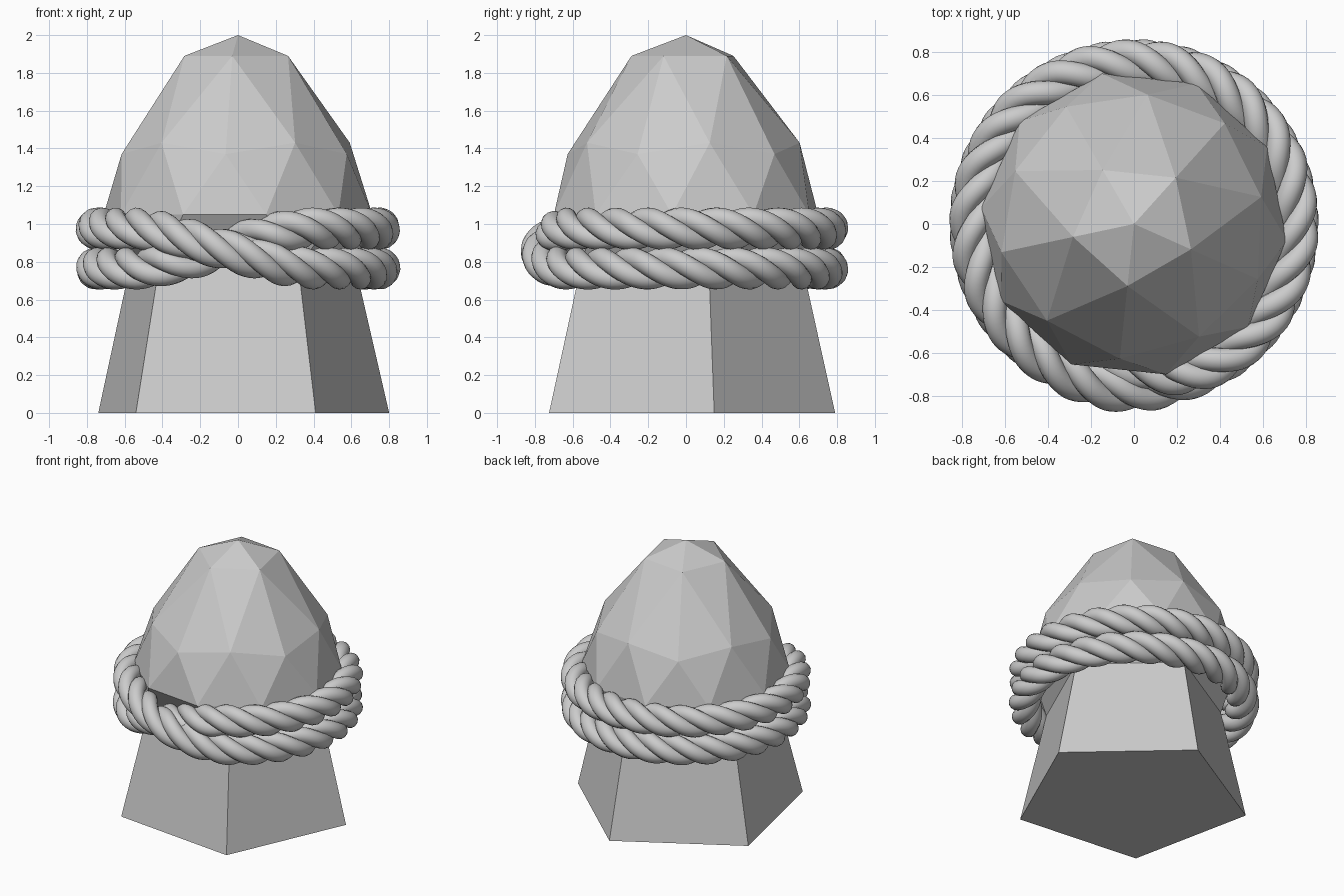
import bpy, bmesh
from math import sin, cos, pi, radians, degrees, exp

if "Cube" in bpy.data.objects:
    bpy.data.objects.remove(bpy.data.objects["Cube"])


# Faceted stone: icosphere-like crown over a five-sided flared foot
bm = bmesh.new()


def ring(start, r, z, cx=0.0, cy=0.0):
    return [bm.verts.new((cx + r * cos(radians(start + 72 * k)),
                          cy + r * sin(radians(start + 72 * k)), z))
            for k in range(5)]


top = bm.verts.new((0, 0, 2.0))
cap = ring(48, 0.29, 1.89)
mid_a = ring(48, 0.63, 1.37)
mid_b = ring(84, 0.605, 1.43)
eq_a = ring(30, 0.715, 1.05)
eq_b = ring(66, 0.715, 1.05)
neck = ring(84, 0.63, 0.78, 0.004, -0.01)
foot = ring(84, 0.814, 0.0, 0.004, -0.02)

for k in range(5):
    n = (k + 1) % 5
    for f in [(top, cap[k], cap[n]),
              (cap[k], mid_a[k], mid_b[k]),
              (cap[k], mid_b[k], cap[n]),
              (cap[n], mid_b[k], mid_a[n]),
              (mid_a[k], eq_b[k], mid_b[k]),
              (mid_a[k], eq_a[k], eq_b[k]),
              (mid_b[k], eq_b[k], eq_a[n]),
              (mid_b[k], eq_a[n], mid_a[n]),
              (neck[k], eq_a[n], eq_b[k]),
              (eq_a[k], neck[k - 1], neck[k], eq_b[k]),
              (neck[k - 1], foot[k - 1], foot[k], neck[k])]:
        bm.faces.new(f)
bm.faces.new(foot)
bmesh.ops.recalc_face_normals(bm, faces=bm.faces)
mesh = bpy.data.meshes.new("stone")
bm.to_mesh(mesh)
bm.free()
bpy.context.collection.objects.link(bpy.data.objects.new("stone", mesh))


# Rope centre line: two loops joined by a crossing at the front
CROSS, WIDTH, LOW, HIGH = 263, 40, 0.765, 0.975


def smooth(x):
    x = min(1, max(0, x))
    return x * x * (3 - 2 * x)


def rope_centre(t):
    d_over = (t + 360) % 720 - 360      # degrees from the outer crossing
    d_under = t - 360                   # degrees from the inner crossing
    if abs(d_over) < abs(d_under):
        level = 1 - smooth((d_over + WIDTH) / (2 * WIDTH))
    else:
        level = smooth((d_under + WIDTH) / (2 * WIDTH))
    r = 0.748 + 0.02 * exp(-(d_over / 20) ** 2) - 0.10 * exp(-(d_under / 22) ** 2)
    return r, LOW + (HIGH - LOW) * level


# Three twisted strands
STRANDS, TWISTS, STEPS = 3, 17, 480
for s in range(STRANDS):
    cu = bpy.data.curves.new("rope_strand", 'CURVE')
    cu.dimensions = '3D'
    cu.bevel_depth = 0.056
    cu.bevel_resolution = 5
    sp = cu.splines.new('POLY')
    sp.points.add(STEPS - 1)
    sp.use_cyclic_u = True
    for i in range(STEPS):
        t = 720 * i / STEPS
        r, z = rope_centre(t)
        phi = 2 * pi * (s / STRANDS - TWISTS * i / STEPS)
        r += 0.056 * cos(phi)
        z += 0.056 * sin(phi)
        a = radians(CROSS + t)
        sp.points[i].co = (r * cos(a), r * sin(a), z, 1)
    ob = bpy.data.objects.new("rope_strand_%d" % (s + 1), cu)
    bpy.context.collection.objects.link(ob)
    bpy.ops.object.select_all(action='DESELECT')
    ob.select_set(True)
    bpy.context.view_layer.objects.active = ob
    bpy.ops.object.convert(target='MESH')
    bpy.ops.object.shade_smooth()
